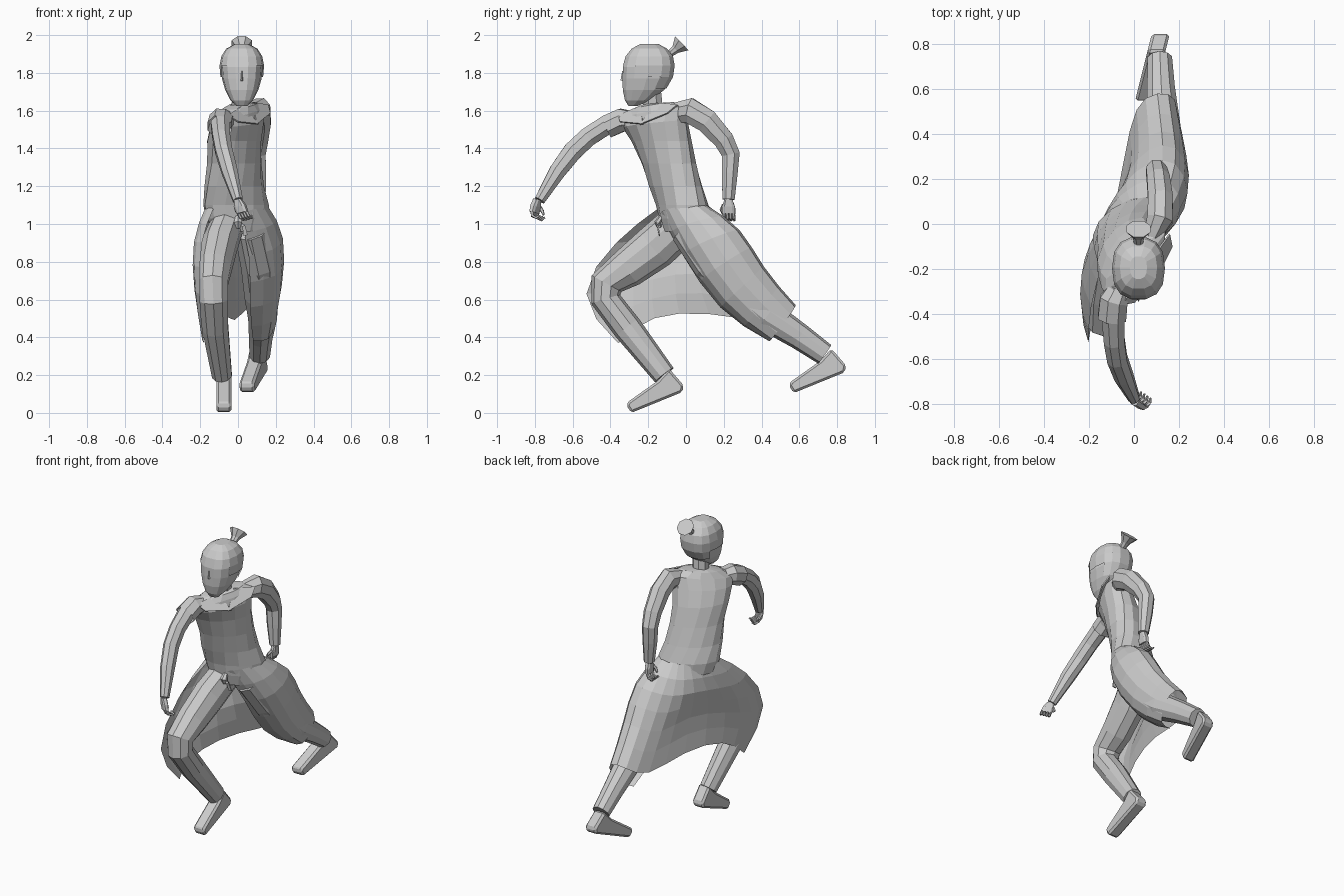
import bpy, bmesh
from math import sin, cos, pi, radians, copysign
from mathutils import Vector as V


def finish(name, bm):
    bmesh.ops.recalc_face_normals(bm, faces=bm.faces)
    me = bpy.data.meshes.new(name)
    bm.to_mesh(me)
    bm.free()
    ob = bpy.data.objects.new(name, me)
    bpy.context.collection.objects.link(ob)
    return ob


def loft(name, rings, closed=True, caps=True, drop=None):
    """Skin a list of equal-length point rows; drop removes faces by centre."""
    bm = bmesh.new()
    rows = [[bm.verts.new(p) for p in r] for r in rings]
    n = len(rows[0])
    for a, b in zip(rows, rows[1:]):
        for i in range(n if closed else n - 1):
            j = (i + 1) % n
            bm.faces.new((a[i], a[j], b[j], b[i]))
    if caps:
        bm.faces.new(rows[0][::-1])
        bm.faces.new(rows[-1])
    if drop:
        bad = [f for f in bm.faces if drop(f.calc_center_median())]
        bmesh.ops.delete(bm, geom=bad, context='FACES')
    return finish(name, bm)


def tube(name, pts, radii, n=8, caps=True):
    """Loft along a path; each radius is (sideways, depth)."""
    pts = [V(p) for p in pts]
    rings = []
    for i, p in enumerate(pts):
        t = V((0, 0, 0))
        if i:
            t += (p - pts[i - 1]).normalized()
        if i < len(pts) - 1:
            t += (pts[i + 1] - p).normalized()
        t.normalize()
        ref = V((1, 0, 0)) if abs(t.x) < .8 else V((0, 1, 0))
        u = (ref - t * ref.dot(t)).normalized()
        w = t.cross(u)
        rx, ry = radii[i]
        rings.append([p + u * rx * cos(2 * pi * (k + .5) / n) + w * ry * sin(2 * pi * (k + .5) / n)
                      for k in range(n)])
    return loft(name, rings, caps=caps)


def ring(cx, cy, z, rx, ry, ang=0, tilt=0, n=14, power=1):
    a = radians(ang)
    out = []
    for k in range(n):
        c, s = cos(2 * pi * k / n), sin(2 * pi * k / n)
        u, w = rx * copysign(abs(c) ** power, c), ry * copysign(abs(s) ** power, s)
        out.append(V((cx + u * cos(a) - w * sin(a), cy + u * sin(a) + w * cos(a), z + tilt * u)))
    return out


# Twisted torso of the robe
loft("robe_torso", [ring(*r) for r in (
    (0, -.02, .96, .13, .09, 25), (-.005, -.015, 1.03, .175, .115, 25),
    (-.01, -.02, 1.1, .187, .122, 28), (-.02, -.055, 1.2, .175, .12, 37),
    (-.02, -.09, 1.32, .168, .12, 45), (-.02, -.13, 1.44, .18, .12, 52),
    (-.005, -.165, 1.53, .195, .114, 56, .1), (.005, -.175, 1.59, .205, .09, 57, .17),
    (.01, -.175, 1.625, .13, .072, 57, .16), (.01, -.175, 1.635, .06, .055, 57, .1))])

# Crossed collar flaps on the chest
for s, side in ((-1, "right"), (1, "left")):
    a = radians(56)
    bm = bmesh.new()
    vs = []
    for u, w, z in ((.05, -.055, 1.635), (.19, -.06, 1.605), (.15, -.1, 1.565), (-.01, -.122, 1.53)):
        u *= s
        vs.append(bm.verts.new((.005 + u * cos(a) - w * sin(a), -.17 + u * sin(a) + w * cos(a), z + .15 * u)))
    bm.faces.new(vs)
    ob = finish("collar_flap_" + side, bm)
    ob.modifiers.new("thick", 'SOLIDIFY').thickness = .008

# Neck and head
tube("neck", [(.01, -.17, 1.58), (.02, -.185, 1.72)], [(.052, .055), (.05, .055)])
HEAD = [(.02, -.28, 1.625, .03, .025), (.02, -.255, 1.655, .06, .07), (.02, -.225, 1.71, .088, .112),
        (.02, -.208, 1.77, .105, .13), (.02, -.203, 1.83, .11, .134), (.02, -.2, 1.88, .1, .122),
        (.02, -.2, 1.92, .075, .09), (.02, -.2, 1.944, .03, .045)]
loft("head", [ring(*r, power=.8) for r in HEAD])
loft("nose", [[V((.02 + x, y, z)) for x, y, z in r] for r in (
    [(-.006, -.33, 1.81), (.006, -.33, 1.81), (0, -.338, 1.81)],
    [(-.012, -.325, 1.755), (.012, -.325, 1.755), (0, -.347, 1.76)])])

# Hair cap, cut away around the face
loft("hair_cap", [ring(x, y + .006, z + .008, rx + .008, ry + .006, power=.8) for x, y, z, rx, ry in HEAD[2:]],
     drop=lambda c: (c.y < -.24 and c.z < 1.86) or (c.y < -.17 and c.z < 1.75))
# Flared topknot
tube("topknot", [(.02, -.115, 1.875), (.02, -.08, 1.905), (.02, -.055, 1.925), (.02, -.022, 1.957)],
     [(.03, .026), (.022, .02), (.028, .026), (.058, .056)], 8)

# Arms with sleeves
tube("right_arm", [(-.07, -.28, 1.55), (-.093, -.42, 1.525), (-.088, -.52, 1.46), (-.075, -.6, 1.385),
                   (-.045, -.68, 1.28), (0, -.775, 1.125)],
     [(.05, .055), (.055, .056), (.05, .055), (.048, .055), (.045, .048), (.028, .03)])
tube("right_cap_sleeve", [(-.05, -.26, 1.55), (-.09, -.34, 1.55), (-.098, -.42, 1.515)],
     [(.045, .045), (.068, .066), (.068, .066)], caps=False)
tube("left_arm", [(.075, -.06, 1.59), (.115, .02, 1.6), (.118, .11, 1.545), (.108, .2, 1.445), (.1, .237, 1.37),
                  (.105, .232, 1.27), (.115, .225, 1.13)],
     [(.04, .055), (.062, .072), (.06, .068), (.055, .058), (.05, .052), (.047, .045), (.034, .035)])


def hand(name, wrist, d, side, curl):
    wrist, d, side, curl = V(wrist), V(d).normalized(), V(side).normalized(), V(curl).normalized()
    knuckle = wrist + d * .065
    rows = []
    for p, w, t in ((wrist - d * .01, .02, .017), (wrist + d * .03, .034, .018), (knuckle, .034, .014)):
        rows.append([p + side * w * a + curl * t * b for a, b in ((-1, -.6), (-.6, -1), (.6, -1), (1, -.6),
                                                                 (1, .6), (.6, 1), (-.6, 1), (-1, .6))])
    loft(name + "_palm", rows)
    for i in range(4):
        b = knuckle + side * (i - 1.5) * .017
        tube(f"{name}_finger_{i + 1}", [b - d * .005, b + d * .022 + curl * .01, b + d * .03 + curl * .035,
                                        b + d * .015 + curl * .052], [(.009, .009)] * 3 + [(.005, .005)], 5)
    b = wrist + d * .02 - side * .025
    tube(name + "_thumb", [b, b + d * .025 - side * .015 + curl * .02, b + d * .045 - side * .01 + curl * .035],
         [(.012, .012), (.01, .01), (.005, .005)], 5)


hand("right_hand", (.003, -.79, 1.12), (.3, -.2, -.9), (.75, -.5, .2), (.45, .8, -.1))
hand("left_hand", (.115, .225, 1.12), (-.05, .02, -1), (0, 1, 0), (-1, .1, -.1))

# Trousers
tube("right_trouser_leg", [(-.06, -.04, .99), (-.1, -.16, .88), (-.125, -.31, .765), (-.135, -.42, .685),
                           (-.13, -.425, .6), (-.12, -.31, .45), (-.085, -.115, .2)],
     [(.09, .115), (.097, .12), (.093, .105), (.085, .09), (.08, .08), (.072, .078), (.055, .062)], 10)
tube("left_trouser_leg", [(.07, .02, .98), (.11, .15, .8), (.125, .29, .63), (.13, .43, .515), (.12, .6, .405),
                          (.115, .735, .31)],
     [(.095, .11), (.1, .12), (.095, .1), (.08, .085), (.065, .07), (.057, .06)], 10)


# Slippers: one side profile, used twice
def slipper(name, x0, dy, dz, skew):
    prof = [(-.02, .11), (-.012, .145), (-.09, .235), (-.15, .17), (-.305, .06), (-.315, .04), (-.29, 0)]
    ob = loft(name, [[V((x0 + s * .04 + skew * (y + .15), y + dy, z + dz)) for y, z in prof] for s in (-1, 1)])
    m = ob.modifiers.new("round", 'BEVEL')
    m.width, m.segments = .012, 1


slipper("right_slipper", -.075, 0, 0, 0)
slipper("left_slipper", .085, .86, .105, .25)

# Robe skirt: columns run waist, hip, knee, hem from the front slit round the back
SKIRT = [
    [(.0, -.14, 1.06), (.07, -.03, .85), (.06, .17, .53), (.08, .44, .38)],
    [(.1, -.11, 1.08), (.22, -.02, .88), (.21, .19, .55), (.17, .44, .375)],
    [(.175, .01, 1.1), (.28, .12, .95), (.255, .3, .66), (.2, .52, .47)],
    [(.14, .1, 1.1), (.21, .32, 1.0), (.19, .41, .79), (.17, .59, .58)],
    [(.05, .12, 1.1), (.06, .29, .97), (.06, .4, .76), (.04, .58, .57)],
    [(-.02, .11, 1.1), (-.05, .19, .92), (-.01, .28, .69), (-.02, .45, .46)],
    [(-.08, .08, 1.1), (-.14, .1, .92), (-.04, .04, .77), (-.07, .12, .54)],
    [(-.14, .01, 1.1), (-.21, -.09, .91), (-.17, -.2, .71), (-.16, -.2, .52)],
    [(-.185, -.07, 1.1), (-.27, -.21, .92), (-.26, -.43, .64), (-.2, -.32, .39)],
    [(-.13, -.15, 1.08), (-.2, -.36, .93), (-.21, -.61, .62), (-.18, -.36, .37)]]
skirt = loft("robe_skirt", SKIRT, closed=False, caps=False)
m = skirt.modifiers.new("round", 'SUBSURF')
m.levels = m.render_levels = 1
m.boundary_smooth = 'PRESERVE_CORNERS'

# Knotted tie at the waist
tube("tie_knot", [(.0, -.13, 1.04), (.0, -.15, 1.01), (.0, -.14, .98)], [(.015, .012), (.024, .018), (.015, .012)], 6)
for s in (-1, 1):
    tube("tie_end_" + ("right" if s < 0 else "left"), [(0, -.145, 1.01), (s * .03, -.15, .99), (s * .04, -.14, .94)],
         [(.01, .006), (.012, .006), (.016, .004)], 4)
